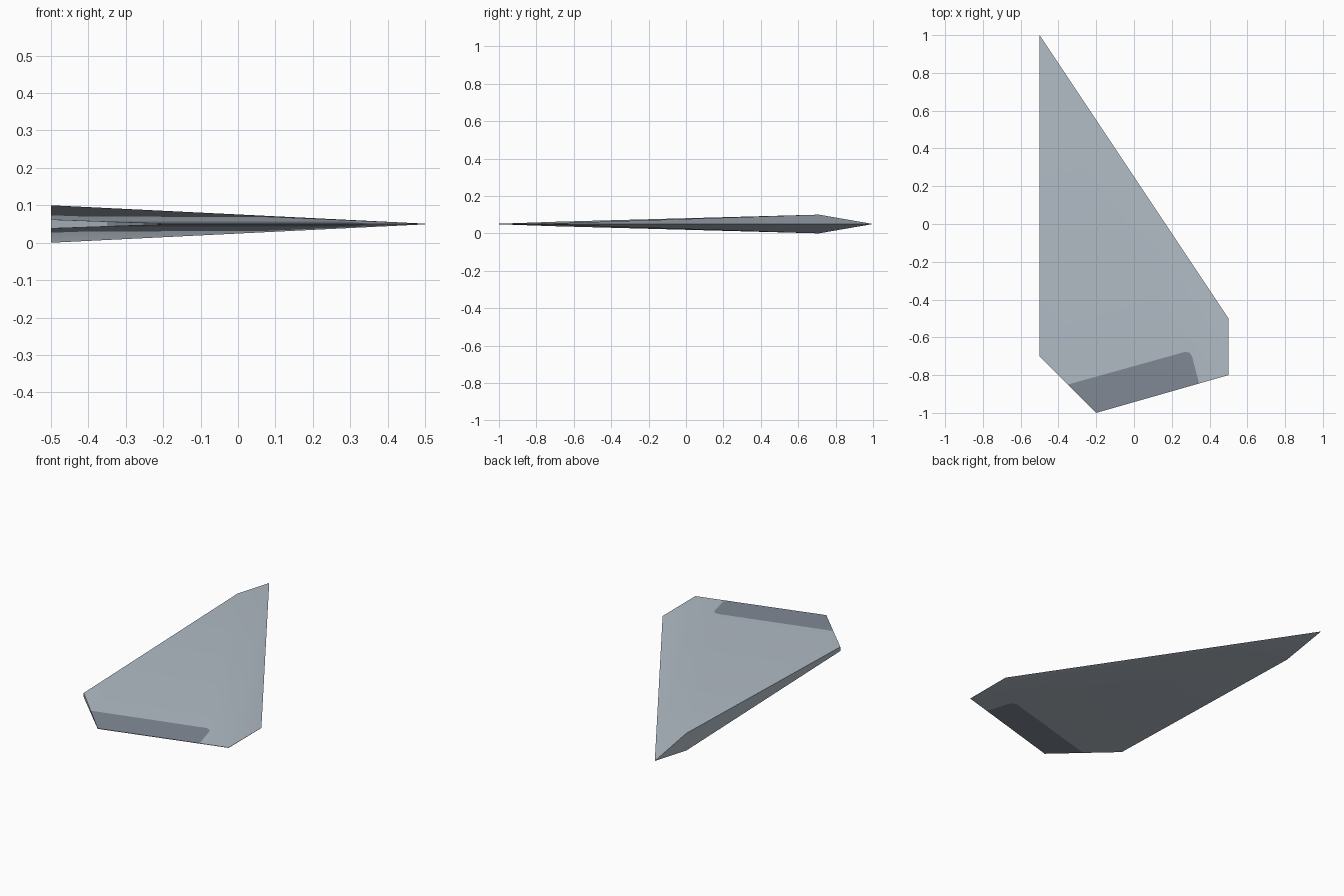
import bpy, bmesh

cube = bpy.data.objects.get("Cube")
if cube:
    bpy.data.objects.remove(cube, do_unlink=True)


def material(name, rgb):
    m = bpy.data.materials.new(name)
    m.use_nodes = True
    m.diffuse_color = (*rgb, 1)
    m.node_tree.nodes["Principled BSDF"].inputs["Base Color"].default_value = (*rgb, 1)
    return m


WING, FLAP = 0, 1
MID = 0.05  # height of the chord plane


def half_thickness(x, y):
    # wedge that thins towards the trailing edge and the tip
    return max(0.001, 0.012 - 0.0083 * (x + 0.5) + 0.027 * (y + 0.7))


# Plan outline points shared by the upper and lower skins
plan = {
    "ridge_root": (-0.5, 0.71), "ridge_tip": (0.5, -0.8),
    "tail_root": (-0.5, -0.7), "tail_corner": (-0.2, -1.0),
    "hinge_a": (-0.35, -0.85), "hinge_b": (0.27, -0.677),
    "hinge_c": (0.293, -0.681), "hinge_d": (0.307, -0.70),
    "hinge_e": (0.345, -0.844),
}
hinge = ["hinge_a", "hinge_b", "hinge_c", "hinge_d", "hinge_e"]

bm = bmesh.new()
lead_root = bm.verts.new((-0.5, 1.0, MID))
lead_tip = bm.verts.new((0.5, -0.5, MID))
skins = []
for sign in (1, -1):
    v = {n: bm.verts.new((x, y, MID + sign * half_thickness(x, y)))
         for n, (x, y) in plan.items()}
    skins.append(v)
    # Leading strip, main panel and flap
    bm.faces.new([lead_root, v["ridge_root"], v["ridge_tip"], lead_tip])
    bm.faces.new([v[n] for n in ["ridge_tip", "ridge_root", "tail_root"] + hinge])
    bm.faces.new([v[n] for n in ["tail_corner"] + hinge[::-1]]).material_index = FLAP
up, low = skins

# Root and tip caps
bm.faces.new([lead_root, up["ridge_root"], up["tail_root"], low["tail_root"], low["ridge_root"]])
bm.faces.new([lead_tip, up["ridge_tip"], low["ridge_tip"]])

# Narrow trailing walls
for a, b, colour in (("tail_root", "hinge_a", WING), ("hinge_a", "tail_corner", FLAP),
                     ("tail_corner", "hinge_e", FLAP), ("hinge_e", "ridge_tip", WING)):
    bm.faces.new([up[a], up[b], low[b], low[a]]).material_index = colour

bmesh.ops.recalc_face_normals(bm, faces=bm.faces)
mesh = bpy.data.meshes.new("wing")
bm.to_mesh(mesh)
bm.free()
mesh.materials.append(material("pale blue grey", (0.445, 0.503, 0.565)))
mesh.materials.append(material("dark blue grey", (0.223, 0.254, 0.305)))

wing = bpy.data.objects.new("wing", mesh)
bpy.context.collection.objects.link(wing)
bpy.context.view_layer.objects.active = wing
wing.select_set(True)
bpy.ops.object.shade_smooth_by_angle(angle=0.52)
